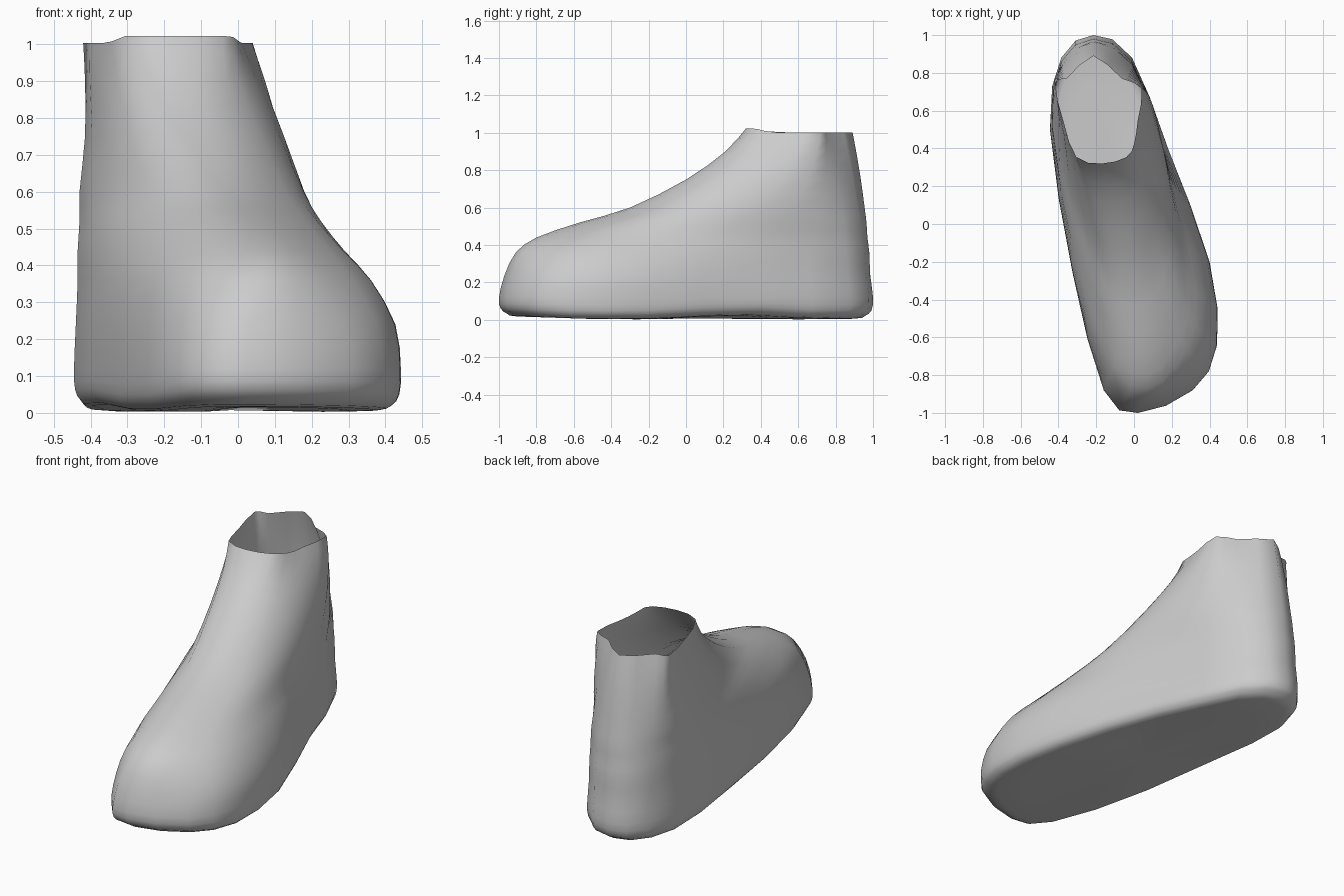
import bpy, bmesh, math
from mathutils import Vector

if "Cube" in bpy.data.objects:
    bpy.data.objects.remove(bpy.data.objects["Cube"])

# Station fractions from front (0) to back (1), anticlockwise from the toe
T = [0, .06, .18, .4, .7, .93, 1, .93, .75, .37, .06]
BACK_X = -.215
HEEL = .12  # fixed distance of the heel corners from the back

# Horizontal slices: z, front y, back y, then x at each station (except the back point)
SLICES = [
    (.12, -1.0, 1.0, .02, .31, .44, .40, .18, -.01, -.385, -.445, -.325, -.16),
    (.24, -.97, .985, .03, .29, .425, .385, .165, -.01, -.385, -.44, -.325, -.15),
    (.36, -.91, .98, .07, .24, .36, .325, .15, -.01, -.385, -.435, -.315, -.13),
    (.44, -.80, .97, .07, .19, .285, .265, .14, -.01, -.385, -.435, -.31, -.10),
    (.52, -.57, .965, .04, .14, .215, .215, .13, -.01, -.38, -.43, -.32, -.11),
    (.60, -.30, .955, .0, .09, .16, .18, .115, -.015, -.38, -.43, -.335, -.15),
    (.75, .0, .935, -.06, .03, .09, .125, .09, -.025, -.375, -.415, -.355, -.22),
    (.90, .21, .91, -.12, -.03, .03, .065, .065, -.04, -.365, -.415, -.37, -.27),
    (1.0, .32, .89, -.17, -.04, .0, .02, .04, -.065, -.355, -.42, -.37, -.305),
]


def spline(a, b, c, d, t):
    return .5 * (2*b + (c-a)*t + (2*a-5*b+4*c-d)*t*t + (3*b-a-3*c+d)*t**3)


def outline(row, steps=2):
    z, yf, yb = row[:3]
    xs = list(row[3:9]) + [BACK_X] + list(row[9:])
    ys = [yb - HEEL if t == .93 else yf + t*(yb-yf) for t in T]
    p = [Vector((x, y, z)) for x, y in zip(xs, ys)]
    n = len(p)
    return [spline(p[i-1], p[i], p[(i+1) % n], p[(i+2) % n], k/steps)
            for i in range(n) for k in range(steps)]


def sole_ring(ring, sx, sy, z):
    out = []
    for v in ring:
        c = -.06 - .175*v.y
        arch = .022 * math.exp(-((v.y-.3)/.3)**2)
        toe = .03 * max(0, -v.y-.6)
        out.append(Vector((c + (v.x-c)*sx, v.y*sy, z + arch + toe)))
    return out


# Upper slices, with the rim lifted slightly at the front
rings = [outline(r) for r in SLICES]
for v in rings[-1]:
    v.z += .003 + .02 * max(0, min(1, (.45-v.y)/.08))

# Rounded sole edge and slightly arched sole
base = rings[0]
rings = [sole_ring(base, .5, .6, .003), sole_ring(base, .84, .9, .006),
         sole_ring(base, .94, .955, .02), sole_ring(base, .99, .992, .05)] + rings

# Refine between slices
fine = []
last = len(rings) - 1
for i in range(last):
    a, b, c, d = (rings[max(0, min(last, i+k))] for k in (-1, 0, 1, 2))
    for t in (0, .5):
        fine.append([spline(*q, t) for q in zip(a, b, c, d)])
fine.append(rings[-1])

# Skin the open-topped foot shell
bm = bmesh.new()
loops = [[bm.verts.new((v.x, v.y, max(0, v.z))) for v in r] for r in fine]
n = len(loops[0])
for lo, hi in zip(loops, loops[1:]):
    for j in range(n):
        k = (j+1) % n
        bm.faces.new((lo[j], lo[k], hi[k], hi[j]))
centre = bm.verts.new((-.06, 0, .008))
for j in range(n):
    bm.faces.new((centre, loops[0][(j+1) % n], loops[0][j]))
for f in bm.faces:
    f.smooth = True
mesh = bpy.data.meshes.new("foot_shell")
bm.to_mesh(mesh)
bm.free()
bpy.context.collection.objects.link(bpy.data.objects.new("foot_shell", mesh))
